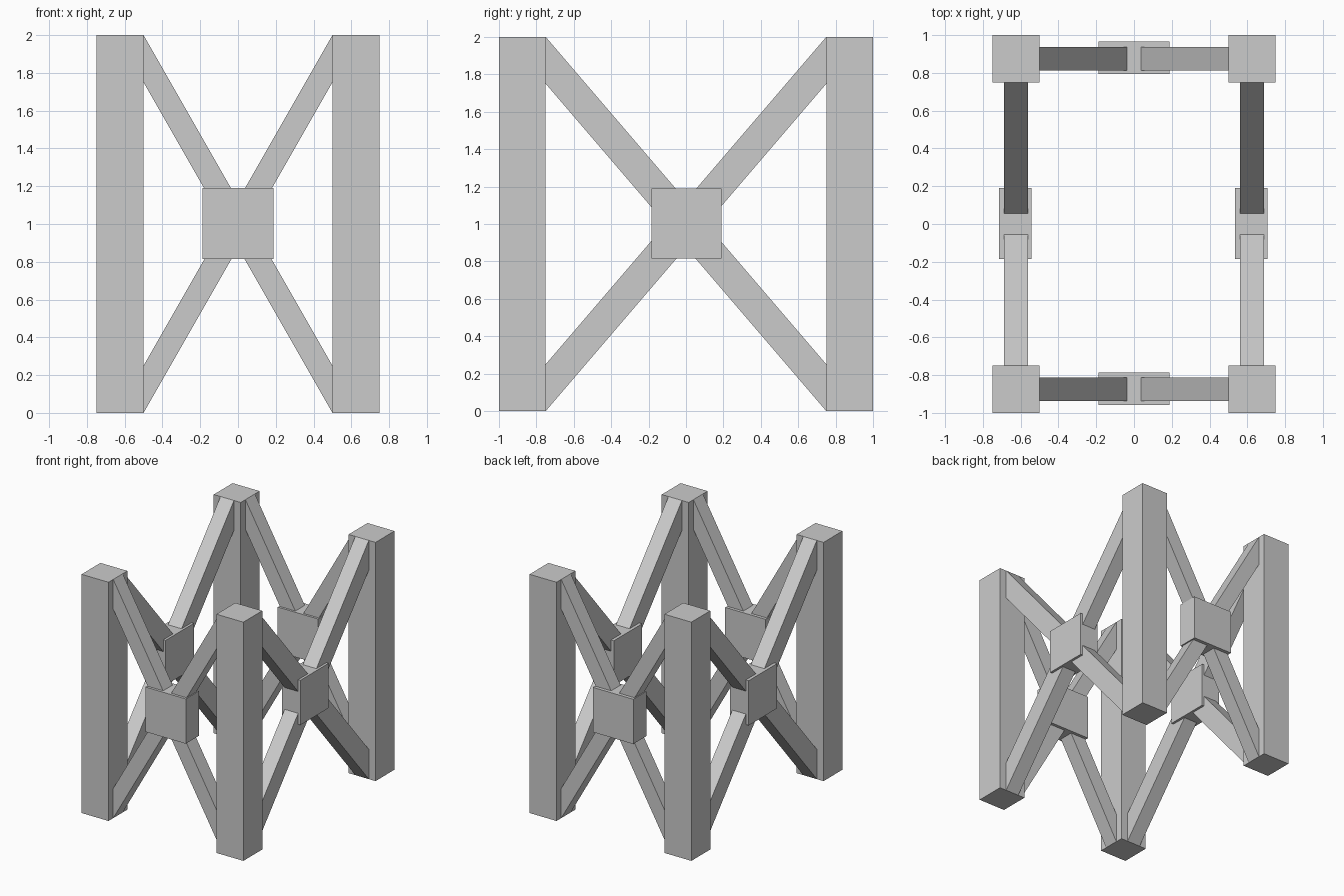
import bpy
import bmesh
from mathutils import Matrix

if "Cube" in bpy.data.objects:
    bpy.data.objects.remove(bpy.data.objects["Cube"])


def add_mesh(name, bm):
    bmesh.ops.recalc_face_normals(bm, faces=bm.faces)
    mesh = bpy.data.meshes.new(name)
    bm.to_mesh(mesh)
    bm.free()
    obj = bpy.data.objects.new(name, mesh)
    bpy.context.collection.objects.link(obj)


def box(name, center, size):
    bm = bmesh.new()
    bmesh.ops.create_cube(bm, size=1, matrix=Matrix.Translation(center) @ Matrix.Diagonal((*size, 1)))
    add_mesh(name, bm)


def brace(name, axis, half, offset, rising):
    # Slanted bar with vertical ends, extruded across its thickness
    profile = [(-half, 1.75), (-half, 2), (half, 0.25), (half, 0)]
    if rising:
        profile = [(-a, z) for a, z in profile]
    bm = bmesh.new()
    place = lambda a, d, z: (a, d, z) if axis == "x" else (d, a, z)
    face = bm.faces.new([bm.verts.new(place(a, offset - 0.0625, z)) for a, z in profile])
    moved = bmesh.ops.extrude_face_region(bm, geom=[face])["geom"]
    bmesh.ops.translate(bm, vec=place(0, 0.125, 0),
                        verts=[v for v in moved if isinstance(v, bmesh.types.BMVert)])
    add_mesh(name, bm)


# Corner posts
for sx, xn in ((-1, "left"), (1, "right")):
    for sy, yn in ((-1, "front"), (1, "back")):
        box(f"{yn}_{xn}_post", (sx * 0.625, sy * 0.875, 1), (0.25, 0.25, 2))

# Crossed braces on each side
for side, axis, half, offset in (("front", "x", 0.5, -0.875), ("back", "x", 0.5, 0.875),
                                 ("left", "y", 0.75, -0.625), ("right", "y", 0.75, 0.625)):
    brace(f"{side}_falling_brace", axis, half, offset, False)
    brace(f"{side}_rising_brace", axis, half, offset, True)

# Blocks covering the brace crossings
for side, center in (("front", (0, -0.873, 1.003)), ("back", (0, 0.88, 1.003))):
    box(f"{side}_center_block", center, (0.375, 0.172, 0.375))
for side, center in (("left", (-0.628, 0.002, 1.003)), ("right", (0.622, 0.002, 1.003))):
    box(f"{side}_center_block", center, (0.172, 0.375, 0.375))
